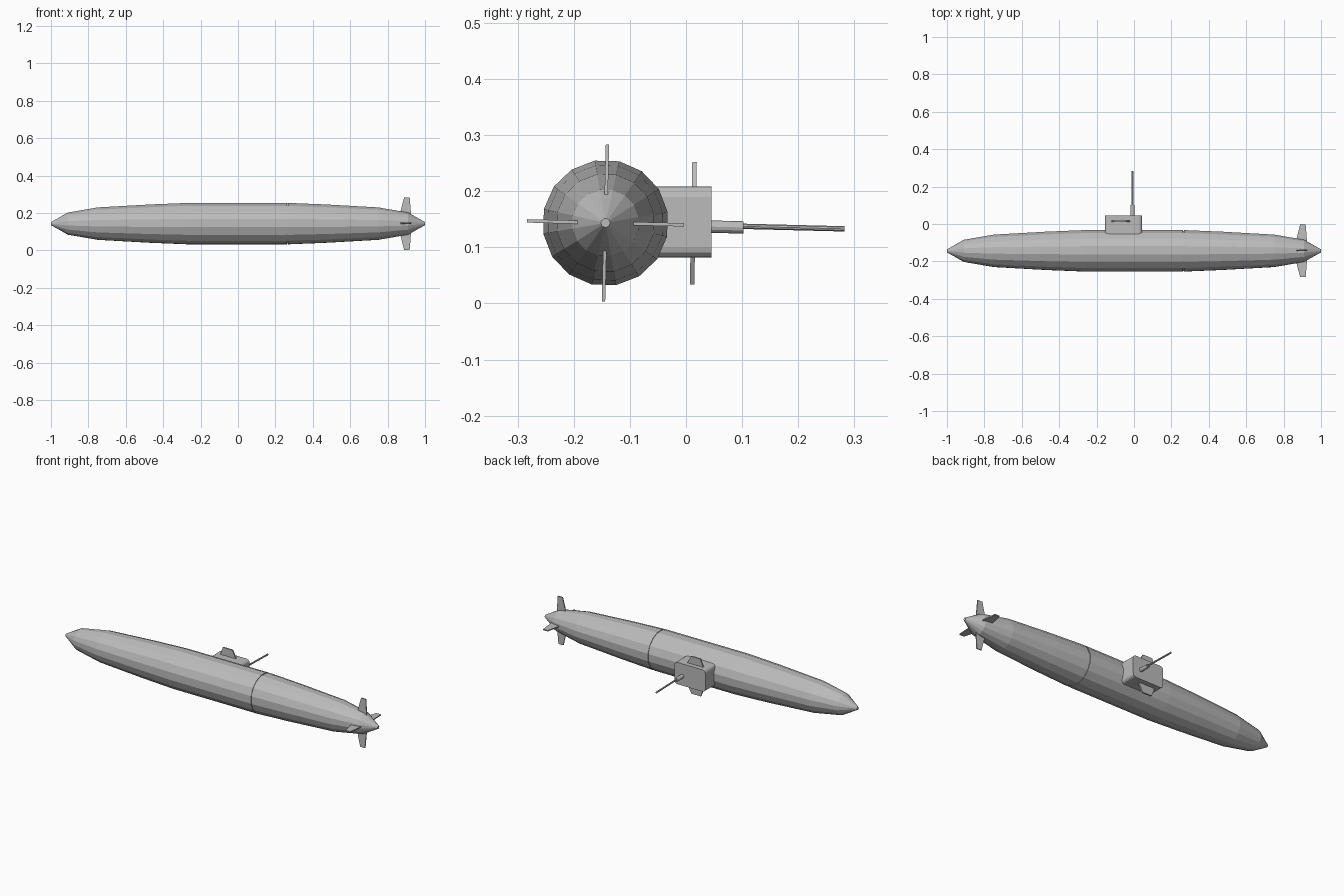
import bpy, bmesh, math
from mathutils import Matrix, Vector

if "Cube" in bpy.data.objects:
    bpy.data.objects.remove(bpy.data.objects["Cube"])

grey = bpy.data.materials.new("hull grey")
grey.use_nodes = True
COLOR = (0.5, 0.5, 0.5, 1)
grey.diffuse_color = COLOR
grey.node_tree.nodes["Principled BSDF"].inputs["Base Color"].default_value = COLOR

# Hull axis runs along x; the boat lies on its side, rolled very slightly
AXIS = Vector((0, -0.1435, 0.1435))
ROLL = Matrix.Translation(AXIS) @ Matrix.Rotation(-0.025, 4, 'X')


def finish(name, bm, matrix=ROLL):
    bmesh.ops.recalc_face_normals(bm, faces=bm.faces)
    bm.transform(matrix)
    mesh = bpy.data.meshes.new(name)
    bm.to_mesh(mesh)
    bm.free()
    mesh.materials.append(grey)
    obj = bpy.data.objects.new(name, mesh)
    bpy.context.collection.objects.link(obj)
    return obj


def lathe(name, profile, sides, along='X', offset=(0, 0, 0), phase=0.0):
    """Closed turned solid from (position, radius) pairs."""
    bm = bmesh.new()
    rings = []
    for t, r in profile:
        ring = []
        for i in range(sides):
            a = 2 * math.pi * i / sides + phase
            c, s = r * math.cos(a), r * math.sin(a)
            co = (t, c, s) if along == 'X' else (c, t, s)
            ring.append(bm.verts.new(Vector(co) + Vector(offset)))
        rings.append(ring)
    for a, b in zip(rings, rings[1:]):
        for i in range(sides):
            j = (i + 1) % sides
            bm.faces.new((a[i], a[j], b[j], b[i]))
    bm.faces.new(rings[0])
    bm.faces.new(rings[-1])
    return finish(name, bm)


def plate(name, outline, thick, matrix):
    """Thin fin: outline in x / outward z, thickness along y."""
    bm = bmesh.new()
    sides = [[bm.verts.new((x, y, z)) for x, z in outline]
             for y in (-thick / 2, thick / 2)]
    bm.faces.new(sides[0])
    bm.faces.new(sides[1])
    n = len(outline)
    for i in range(n):
        j = (i + 1) % n
        bm.faces.new((sides[0][i], sides[0][j], sides[1][j], sides[1][i]))
    return finish(name, bm, matrix)


# Hull with a narrow seam groove ahead of the tail section
lathe("hull", [(-1, 0.008), (-0.91, 0.060), (-0.75, 0.088), (-0.47, 0.104),
               (-0.265, 0.1125), (0.261, 0.1125), (0.261, 0.109), (0.267, 0.109),
               (0.267, 0.1125), (0.47, 0.104), (0.75, 0.088), (0.91, 0.060),
               (1, 0.008)], 16, phase=math.pi / 16)

# Cross of four tail fins
fin = [(0.867, 0.04), (0.926, 0.04), (0.918, 0.140), (0.888, 0.140), (0.869, 0.065)]
for i, side in enumerate(("upper", "left", "lower", "right")):
    plate("tail_fin_" + side, fin, 0.006,
          ROLL @ Matrix.Rotation(i * math.pi / 2, 4, 'X'))

# Sail: box with bevelled long corners
bm = bmesh.new()
bmesh.ops.create_cube(bm, size=1)
bm.transform(Matrix.Translation((-0.056, 0.0, 0.145)) @
             Matrix.Diagonal((0.198, 0.09, 0.126, 1)))
corners = [e for e in bm.edges
           if abs(e.verts[0].co.y - e.verts[1].co.y) > 0.01]
bmesh.ops.bevel(bm, geom=corners, offset=0.018, segments=3, profile=0.5,
                affect='EDGES')
# Sink the root of the sail into the hull
for v in bm.verts:
    if v.co.y < 0:
        v.co.y = -0.09
finish("sail", bm, Matrix.Identity(4))

# Sail planes, mirrored above and below
plane = [(-0.125, 0.055), (-0.016, 0.055), (-0.045, 0.109), (-0.105, 0.109)]
for side, turn in (("upper", 1), ("lower", -1)):
    plate("sail_plane_" + side, [(x, z * turn) for x, z in plane], 0.008,
          Matrix.Translation((0, 0.013, 0.143)) @ Matrix.Rotation(-0.02, 4, 'X'))

# Periscope: thick base and slim mast
lathe("periscope_base", [(0.18, 0.011), (0.246, 0.011)], 12, 'Y', (-0.008, 0, -0.002))
lathe("periscope_mast", [(0.24, 0.005), (0.426, 0.005)], 10, 'Y', (-0.008, 0, 0))
